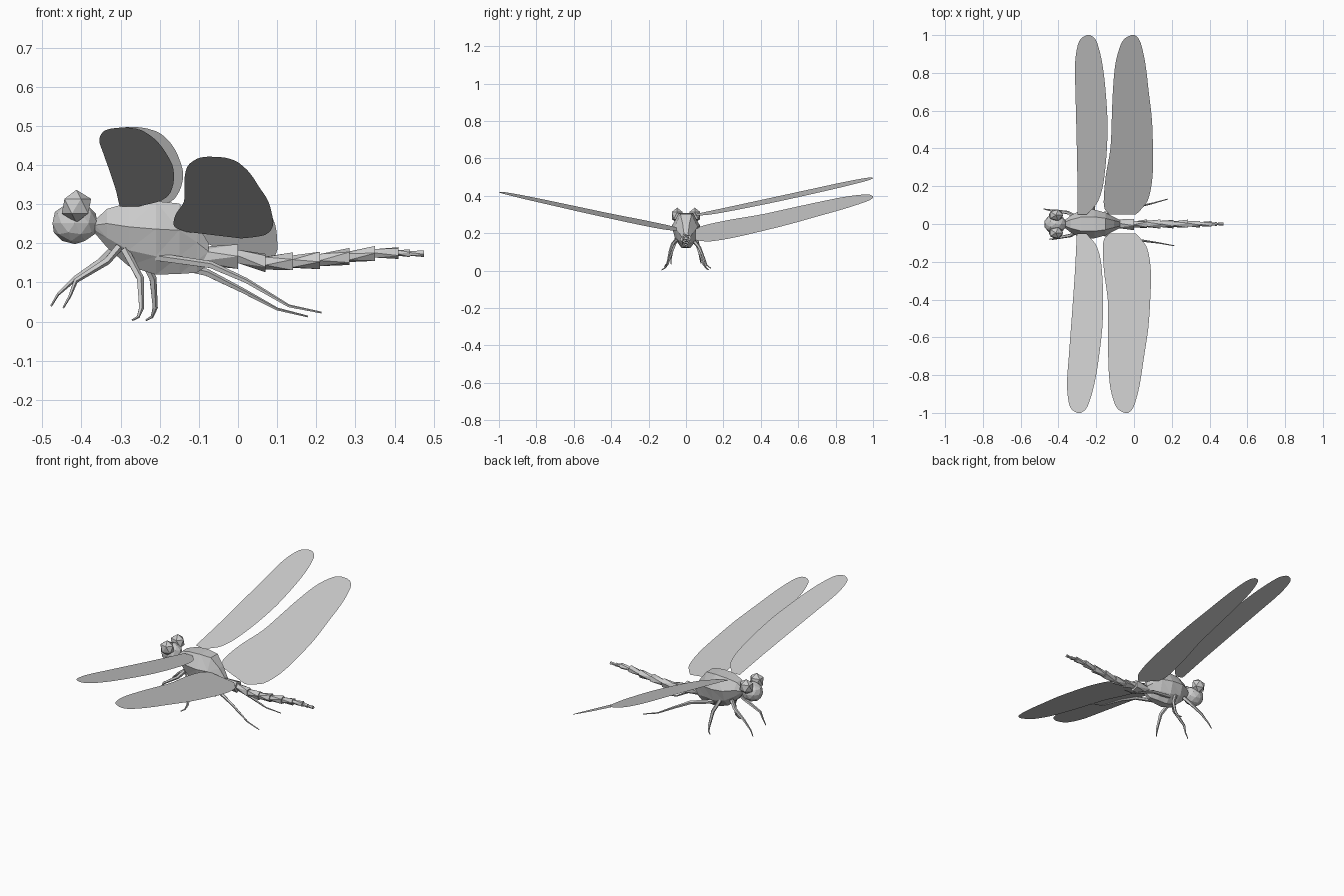
import bpy, bmesh, math
from mathutils import Vector

if "Cube" in bpy.data.objects:
    bpy.data.objects.remove(bpy.data.objects["Cube"])

grey = bpy.data.materials.new("light grey")
grey.diffuse_color = (0.6, 0.6, 0.6, 1)
grey.use_nodes = True
grey.node_tree.nodes["Principled BSDF"].inputs["Base Color"].default_value = grey.diffuse_color


def finish(name, bm, triangulate=True, closed=True):
    if triangulate:
        bmesh.ops.triangulate(bm, faces=bm.faces[:])
    if closed:
        bmesh.ops.recalc_face_normals(bm, faces=bm.faces[:])
    mesh = bpy.data.meshes.new(name)
    bm.to_mesh(mesh)
    bm.free()
    mesh.materials.append(grey)
    obj = bpy.data.objects.new(name, mesh)
    bpy.context.collection.objects.link(obj)
    return obj


def loft(bm, rings):
    """Skin a list of equal-length point rings and cap both ends."""
    vs = [[bm.verts.new(p) for p in r] for r in rings]
    n = len(vs[0])
    for a, b in zip(vs, vs[1:]):
        for i in range(n):
            j = (i + 1) % n
            bm.faces.new((a[i], a[j], b[j], b[i]))
    bm.faces.new(vs[0])
    bm.faces.new(vs[-1][::-1])


def tube(bm, path, radii, sides=5):
    """Tapered tube along a path of points."""
    pts = [Vector(p) for p in path]
    rings = []
    for i, p in enumerate(pts):
        d = (pts[min(i + 1, len(pts) - 1)] - pts[max(i - 1, 0)]).normalized()
        u = d.cross(Vector((0, 1, 0))).normalized()
        v = d.cross(u)
        rings.append([p + radii[i] * (u * math.cos(t) + v * math.sin(t))
                      for t in (k * math.tau / sides for k in range(sides))])
    loft(bm, rings)


# Thorax: faceted sections (x, bottom z, top z, half width)
def section(x, zb, zt, w):
    zm = zb + 0.62 * (zt - zb)
    half = [(0.5 * w, zt), (w, zm), (0.75 * w, zb + 0.25 * (zt - zb)), (0.3 * w, zb)]
    return ([Vector((x, y, z)) for y, z in half]
            + [Vector((x, -y, z)) for y, z in half[::-1]])


bm = bmesh.new()
loft(bm, [section(*s) for s in (
    (-0.365, 0.225, 0.26, 0.022), (-0.335, 0.19, 0.288, 0.045),
    (-0.28, 0.142, 0.304, 0.074), (-0.21, 0.12, 0.308, 0.076),
    (-0.15, 0.122, 0.302, 0.06), (-0.105, 0.125, 0.25, 0.036),
    (-0.075, 0.145, 0.2, 0.022))])
finish("thorax", bm)


# Head and the two bulging eyes
def ball(name, centre, size, subdivisions=1):
    bm = bmesh.new()
    bmesh.ops.create_icosphere(bm, subdivisions=subdivisions, radius=1)
    for v in bm.verts:
        v.co = Vector(c + s * k for c, s, k in zip(centre, size, v.co))
    finish(name, bm)


ball("head", (-0.417, 0, 0.252), (0.06, 0.052, 0.054), 2)
for side, label in ((1, "left"), (-1, "right")):
    ball(label + "_eye", (-0.413, side * 0.047, 0.295), (0.042, 0.034, 0.042))

# Tail: chain of flaring faceted segments (x, centre z, radius)
stations = [(-0.1, 0.168, 0.03), (0.0, 0.166, 0.033), (0.07, 0.151, 0.025),
            (0.14, 0.152, 0.025), (0.21, 0.158, 0.024), (0.285, 0.166, 0.023),
            (0.35, 0.174, 0.02), (0.41, 0.176, 0.016), (0.44, 0.174, 0.011),
            (0.475, 0.174, 0.009)]
bm = bmesh.new()
for k, (a, b) in enumerate(zip(stations, stations[1:])):
    rings = []
    for (x, z, _), r, turn in ((a, 0.72 * b[2], 0), (b, b[2], 0.6)):
        rings.append([Vector((x, r * math.cos(t), z + r * math.sin(t)))
                      for t in (i * math.tau / 5 + turn + k * 0.5 for i in range(5))])
    loft(bm, rings)
finish("tail", bm)

# Wings: (distance from body, leading x, trailing x) along the span
fore = [(0.05, -0.30, -0.25), (0.12, -0.30, -0.19), (0.25, -0.30, -0.157),
        (0.5, -0.305, -0.14), (0.7, -0.31, -0.15), (0.85, -0.312, -0.168),
        (0.95, -0.297, -0.192), (0.985, -0.277, -0.21), (1.0, -0.25, -0.232)]
hind = [(0.05, -0.13, 0.01), (0.08, -0.155, 0.04), (0.13, -0.16, 0.075),
        (0.25, -0.15, 0.098), (0.4, -0.125, 0.1), (0.55, -0.118, 0.095),
        (0.7, -0.112, 0.078), (0.85, -0.098, 0.06), (0.95, -0.07, 0.038),
        (0.985, -0.045, 0.022), (1.0, -0.015, 0.005)]


def smooth(rows, steps=4):
    """Round the outline between stations."""
    rows = [Vector(r) for r in rows]
    out = []
    for i in range(len(rows) - 1):
        p0, p1, p2 = rows[max(i - 1, 0)], rows[i], rows[i + 1]
        p3 = rows[min(i + 2, len(rows) - 1)]
        h = p2[0] - p1[0]
        m1 = (p2 - p0) / max(p2[0] - p0[0], 1e-6) * h
        m2 = (p3 - p1) / max(p3[0] - p1[0], 1e-6) * h
        for s in range(steps):
            t = s / steps
            out.append(p1 * (2*t**3 - 3*t*t + 1) + m1 * (t**3 - 2*t*t + t)
                       + p2 * (3*t*t - 2*t**3) + m2 * (t**3 - t*t))
    return out + [rows[-1]]


def wing(name, rows, side, sweep, base, pitch, rise):
    bm = bmesh.new()
    last = None
    for y, x0, x1 in smooth(rows):
        pair = []
        for x in (x0 + sweep * y, x1 + sweep * y):
            pair.append(bm.verts.new((x, side * y, base + pitch * x + rise * y)))
        if last:
            f = bm.faces.new((last[0], last[1], pair[1], pair[0]))
            f.normal_update()
            if f.normal.z < 0:
                f.normal_flip()
        last = pair
    finish(name, bm, False, False)


wing("left_fore_wing", fore, 1, 0, 0.241, -0.17, 0.213)
wing("right_fore_wing", fore, -1, -0.05, 0.284, 0, 0.212)
wing("left_hind_wing", hind, 1, 0, 0.156, -0.4, 0.235)
wing("right_hind_wing", hind, -1, -0.035, 0.203, -0.12, 0.212)

# Legs: hip, joints and foot
legs = {
    "right_front_leg": [(-0.305, -0.04, 0.19), (-0.335, -0.06, 0.155), (-0.415, -0.075, 0.105),
                        (-0.43, -0.08, 0.065), (-0.447, -0.08, 0.035)],
    "left_front_leg": [(-0.315, 0.04, 0.19), (-0.35, 0.06, 0.155), (-0.415, 0.07, 0.112),
                       (-0.46, 0.075, 0.07), (-0.478, 0.08, 0.04)],
    "right_middle_leg": [(-0.29, -0.045, 0.185), (-0.25, -0.075, 0.11), (-0.247, -0.1, 0.035),
                         (-0.255, -0.115, 0.012), (-0.27, -0.13, 0.004)],
    "left_middle_leg": [(-0.255, 0.045, 0.185), (-0.218, 0.07, 0.11), (-0.212, 0.095, 0.035),
                        (-0.22, 0.11, 0.012), (-0.235, 0.12, 0.004)],
    "right_hind_leg": [(-0.21, -0.045, 0.165), (-0.07, -0.07, 0.145), (0.02, -0.085, 0.105),
                       (0.13, -0.1, 0.04), (0.213, -0.115, 0.023)],
    "left_hind_leg": [(-0.21, 0.045, 0.155), (-0.08, 0.07, 0.125), (0.01, 0.09, 0.08),
                      (0.1, 0.11, 0.032), (0.178, 0.132, 0.013)],
}
for name, path in legs.items():
    bm = bmesh.new()
    tube(bm, path, (0.011, 0.01, 0.007, 0.004, 0.0025))
    finish(name, bm)
